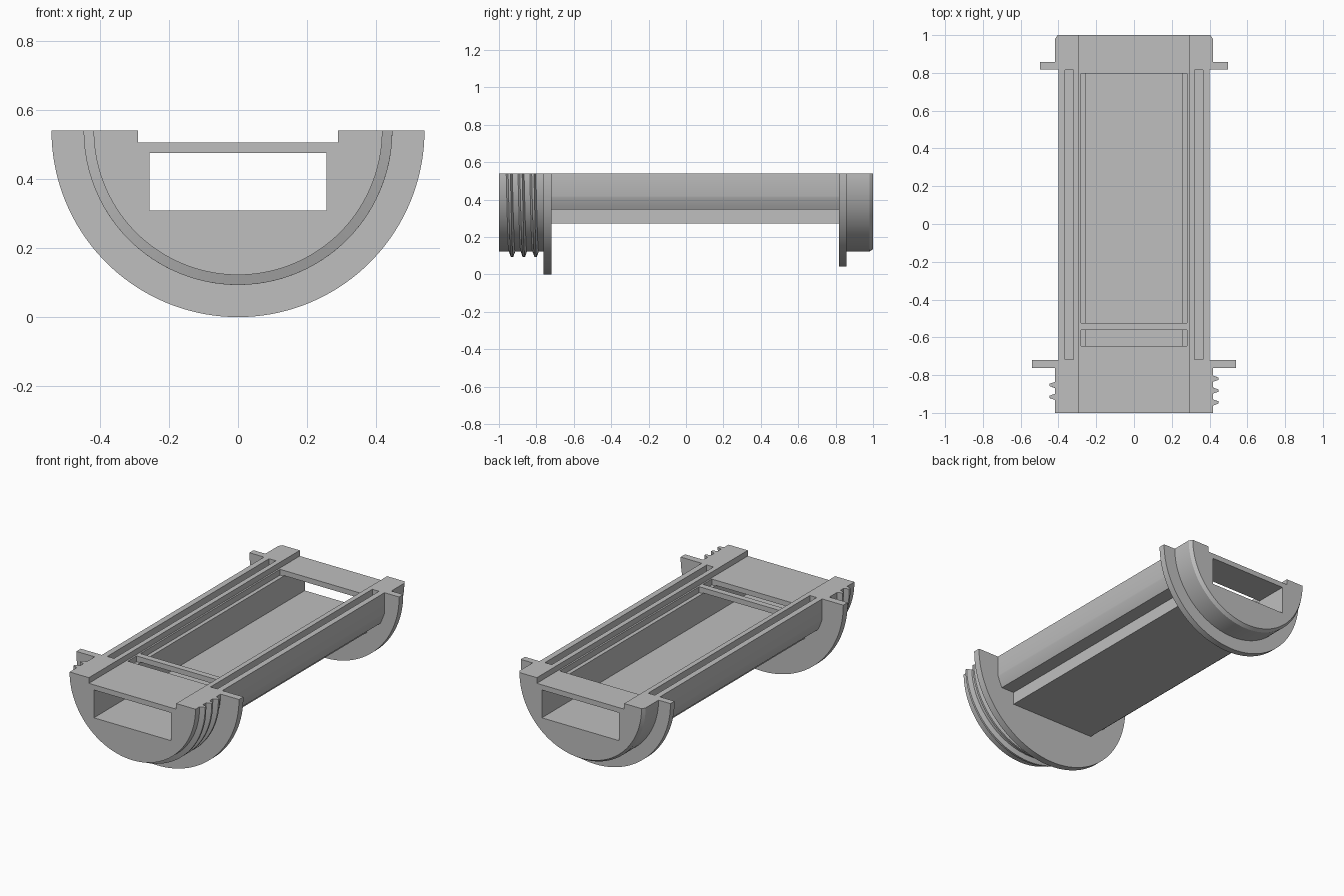
import bpy, bmesh
from math import pi, sin, cos, sqrt

cube = bpy.data.objects.get("Cube")
if cube:
    bpy.data.objects.remove(cube, do_unlink=True)

AXIS_Z = 0.54      # height of the cylinder axis and of the flat top
R = 0.418          # main barrel radius
SEG = 72

grey = bpy.data.materials.new("plain grey")
grey.use_nodes = True
COLOUR = (0.52, 0.52, 0.52, 1)
grey.diffuse_color = COLOUR
grey.node_tree.nodes["Principled BSDF"].inputs["Base Color"].default_value = COLOUR


def loft(name, rings):
    """Join equal-length closed rings of points into a capped solid."""
    bm = bmesh.new()
    loops = [[bm.verts.new(p) for p in ring] for ring in rings]
    n = len(loops[0])
    for a, b in zip(loops, loops[1:]):
        for i in range(n):
            j = (i + 1) % n
            bm.faces.new((a[i], a[j], b[j], b[i]))
    bm.faces.new(loops[0])
    bm.faces.new(loops[-1][::-1])
    bmesh.ops.recalc_face_normals(bm, faces=bm.faces)
    mesh = bpy.data.meshes.new(name)
    bm.to_mesh(mesh)
    bm.free()
    mesh.materials.append(grey)
    obj = bpy.data.objects.new(name, mesh)
    bpy.context.collection.objects.link(obj)
    return obj


def half_round(name, stations):
    """Half cylinder, flat side up, from (y, radius) stations."""
    angles = [pi * i / SEG for i in range(SEG + 1)]
    return loft(name, [[(r * cos(a), y, AXIS_Z - r * sin(a)) for a in angles]
                       for y, r in stations])


def prism(name, profile, y0, y1):
    return loft(name, [[(x, y, z) for x, z in profile] for y in (y0, y1)])


def box(name, x0, x1, y0, y1, z0, z1):
    return prism(name, [(x0, z0), (x1, z0), (x1, z1), (x0, z1)], y0, y1)


def combine(target, tool, operation):
    """Apply an exact boolean and discard the tool."""
    mod = target.modifiers.new("combine", "BOOLEAN")
    mod.operation, mod.solver, mod.object = operation, "EXACT", tool
    bpy.context.view_layer.update()
    result = bpy.data.meshes.new_from_object(
        target.evaluated_get(bpy.context.evaluated_depsgraph_get()))
    target.modifiers.clear()
    target.data = result
    bpy.data.objects.remove(tool, do_unlink=True)


# Trough: flat upper sides, rounded lower edge, ledge and square keel
LEDGE_Z = 0.348
side = [(0.285, 0.272), (0.285, LEDGE_Z)]
for i in range(9):
    z = LEDGE_Z + (AXIS_Z - sqrt(R * R - 0.16) - LEDGE_Z) * i / 8
    side.append((sqrt(R * R - (AXIS_Z - z) ** 2), z))
side.append((0.40, AXIS_Z))
body = prism("half_shell_body", side + [(-x, z) for x, z in reversed(side)], -0.74, 0.84)

# End plugs, each with its flange
combine(body, half_round("front_end", [(-1, R), (-0.762, R), (-0.762, 0.54), (-0.72, 0.54)]), "UNION")
combine(body, half_round("back_end", [(0.818, 0.497), (0.857, 0.497), (0.857, R),
                                      (0.98, R), (1, 0.405)]), "UNION")

# Lid recess, through tunnel, main opening and small strap opening;
# the openings reach slightly into the tunnel so that they break through
cuts = [box("tunnel", -0.2565, 0.2565, -1.1, 1.1, 0.308, 0.475),
        box("lid_recess", -0.29, 0.29, -1.1, 1.1, 0.506, 0.7),
        box("main_opening", -0.28, 0.28, -0.525, 0.798, 0.471, 0.71),
        box("strap_opening", -0.28, 0.28, -0.645, -0.562, 0.471, 0.71)]
# Long seal slots in both rims
for s in (-1, 1):
    x0, x1 = sorted((s * 0.32, s * 0.365))
    cuts.append(box("rim_slot", x0, x1, -0.718, 0.816, 0.385, 0.7))
for cut in cuts:
    combine(body, cut, "DIFFERENCE")

# Screw thread ridges on the front plug, each half a helix turn
ridges = []
for k, sweep in enumerate((pi, pi, 0.85 * pi)):
    rings = []
    for i in range(49):
        a = sweep * i / 48
        y = -0.945 + 0.063 * k + 0.03 * a / pi
        rings.append([(r * cos(a), y + dy, AXIS_Z - r * sin(a))
                      for dy, r in ((-0.02, R - 0.01), (-0.006, 0.447),
                                    (0.006, 0.447), (0.02, R - 0.01))])
    ridges.append(loft("thread_ridge_%d" % (k + 1), rings))

bpy.ops.object.select_all(action="DESELECT")
for obj in [body] + ridges:
    obj.select_set(True)
bpy.context.view_layer.objects.active = body
bpy.ops.object.shade_smooth_by_angle(angle=0.5)
